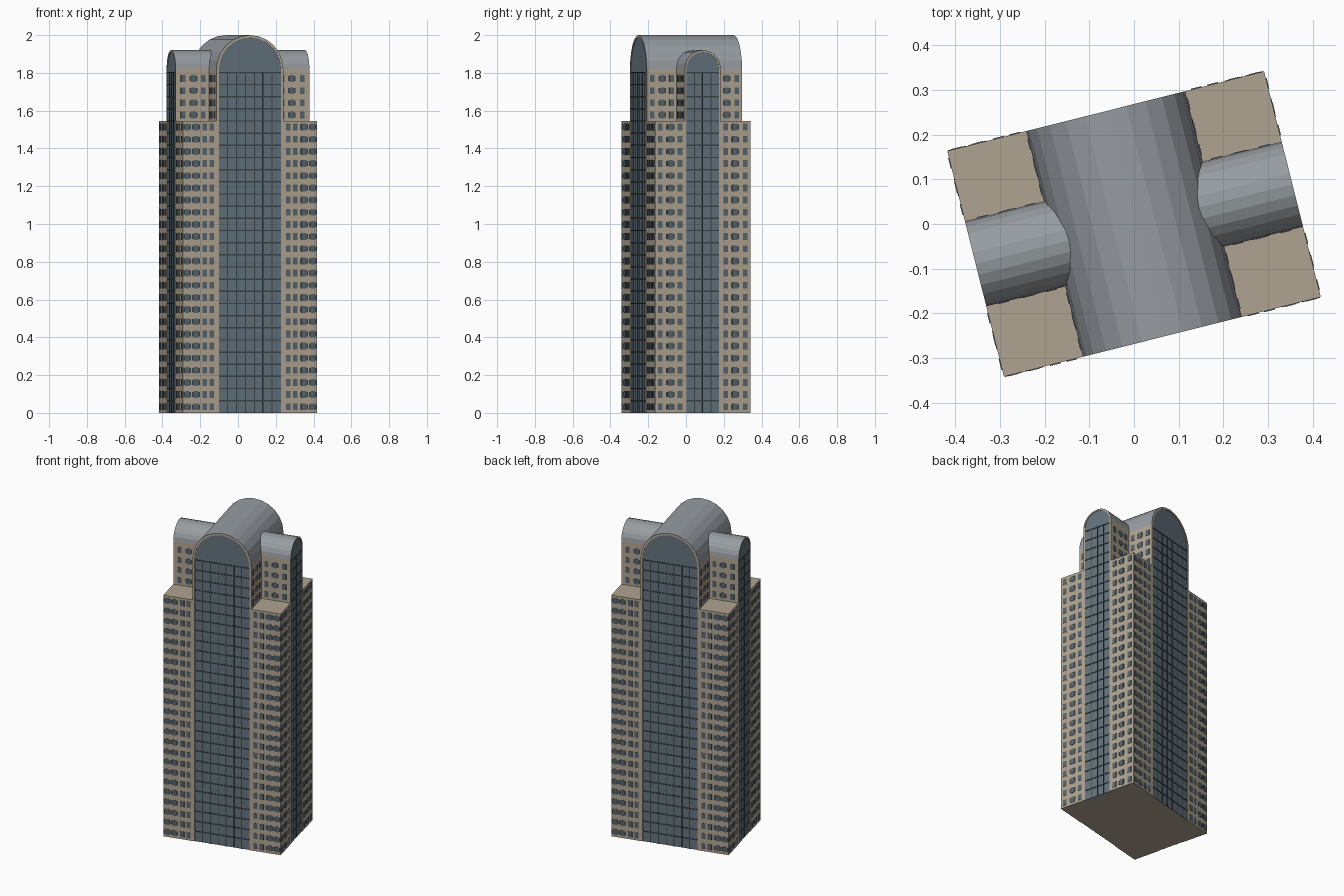
import bpy, bmesh, math
from mathutils import Matrix, Vector

cube = bpy.data.objects.get("Cube")
if cube:
    bpy.data.objects.remove(cube)

TILT = math.radians(14.1)      # tower stands turned on its plot
HW, HD = 0.365, 0.26           # half width and half depth
R_MAIN, R_SIDE = 0.183, 0.098  # vault radii
SPRING, SPRING_SIDE = 1.817, 1.822
ROOF = 1.545
FLOOR = ROOF / 24


def material(name, rgb):
    m = bpy.data.materials.new(name)
    m.use_nodes = True
    m.diffuse_color = (*rgb, 1)
    m.node_tree.nodes["Principled BSDF"].inputs["Base Color"].default_value = (*rgb, 1)
    return m


STONE = material("tan_stone", (0.43, 0.37, 0.285))
METAL = material("grey_roof", (0.31, 0.335, 0.36))
GLASS = material("blue_grey_glass", (0.125, 0.17, 0.20))
PANE = material("window_glass", (0.095, 0.125, 0.15))
MULLION = material("dark_mullion", (0.04, 0.055, 0.065))


def finish(name, bm, mats, vault=False):
    bmesh.ops.recalc_face_normals(bm, faces=bm.faces)
    if vault:  # upward faces are roofing
        for f in bm.faces:
            f.normal_update()
            f.material_index = int(f.normal.z > 0.05)
    mesh = bpy.data.meshes.new(name)
    bm.to_mesh(mesh)
    bm.free()
    for m in mats:
        mesh.materials.append(m)
    ob = bpy.data.objects.new(name, mesh)
    bpy.context.collection.objects.link(ob)
    return ob


def prism(bm, outline, facing, d0, d1):
    """Extrude an (s, z) outline outward between two distances on one facade."""
    rot = Matrix.Rotation(TILT + facing * math.pi / 2, 3, 'Z')
    rings = [[bm.verts.new(rot @ Vector((s, -d, z))) for s, z in outline] for d in (d0, d1)]
    for ring in rings:
        bm.faces.new(ring)
    n = len(outline)
    for i in range(n):
        j = (i + 1) % n
        bm.faces.new((rings[0][i], rings[0][j], rings[1][j], rings[1][i]))


def rect(s, z, w, h):
    return [(s - w / 2, z - h / 2), (s + w / 2, z - h / 2),
            (s + w / 2, z + h / 2), (s - w / 2, z + h / 2)]


def arch(r, spring, segments=12):
    pts = [(-r, 0)]
    for i in range(segments + 1):
        a = math.pi * (1 - i / segments)
        pts.append((r * math.cos(a), spring + r * math.sin(a)))
    return pts + [(r, 0)]


# Four corner blocks
bm = bmesh.new()
for facing in (0, 2):
    for side in (-1, 1):
        outline = rect(side * (HW + R_MAIN) / 2, ROOF / 2, HW - R_MAIN, ROOF)
        prism(bm, outline, facing, R_SIDE, HD)
finish("corner_blocks", bm, [STONE])

# Vaulted bodies, arch trims, glazing and mullions
vaults = [("main", R_MAIN, SPRING, HD, 0, 7, 0.013), ("side", R_SIDE, SPRING_SIDE, HW, 1, 4, 0.01)]
for name, r, spring, dist, first, columns, trim in vaults:
    bm = bmesh.new()
    prism(bm, arch(r, spring), first, -dist + 0.006, dist - 0.006)
    finish(name + "_vault", bm, [STONE, METAL], vault=True)

    frame, glass, bars = bmesh.new(), bmesh.new(), bmesh.new()
    inner = r - trim
    for facing in (first, first + 2):
        prism(frame, arch(r, spring) + arch(inner, spring)[::-1], facing, dist - 0.006, dist)
        prism(glass, arch(inner, spring), facing, dist - 0.006, dist - 0.003)
        top = FLOOR * 28
        for i in range(1, columns):
            s = inner * (2 * i / columns - 1)
            prism(bars, rect(s, top / 2, 0.005, top), facing, dist - 0.003, dist - 0.001)
        for k in range(1, 29):
            prism(bars, rect(0, k * FLOOR, 2 * inner, 0.007), facing, dist - 0.003, dist - 0.0005)
    finish(name + "_arch_trim", frame, [STONE, METAL], vault=True)
    finish(name + "_glazing", glass, [GLASS])
    finish(name + "_mullions", bars, [MULLION])


def windows(name, facings, dist, columns, floors):
    """Rows of windows; columns are (offset from centre, is_bay), mirrored."""
    bm, edge = bmesh.new(), bmesh.new()
    for facing in facings:
        for k in floors:
            z = (k + 0.5) * FLOOR
            for s, bay in columns:
                for side in (-1, 1):
                    if bay:
                        prism(edge, rect(side * s, z, 0.042, 0.026), facing, dist - 0.002, dist + 0.001)
                    prism(bm, rect(side * s, z, 0.025, 0.036), facing, dist - 0.002, dist + 0.002)
    finish(name + "_panes", bm, [PANE])
    finish(name + "_bay_sides", edge, [MULLION])


LOW, HIGH = range(24), range(24, 28)
windows("front_back", (0, 2), HD, [(0.209, False), (0.247, False), (0.295, True), (0.342, True)], LOW)
windows("end_wall", (1, 3), HW, [(0.125, False), (0.176, True), (0.232, False)], LOW)
windows("upper_side_vault", (0, 2), R_SIDE, [(0.215, False), (0.268, True), (0.325, False)], HIGH)
windows("upper_main_vault", (1, 3), R_MAIN, [(0.125, False), (0.176, True), (0.23, False)], HIGH)
